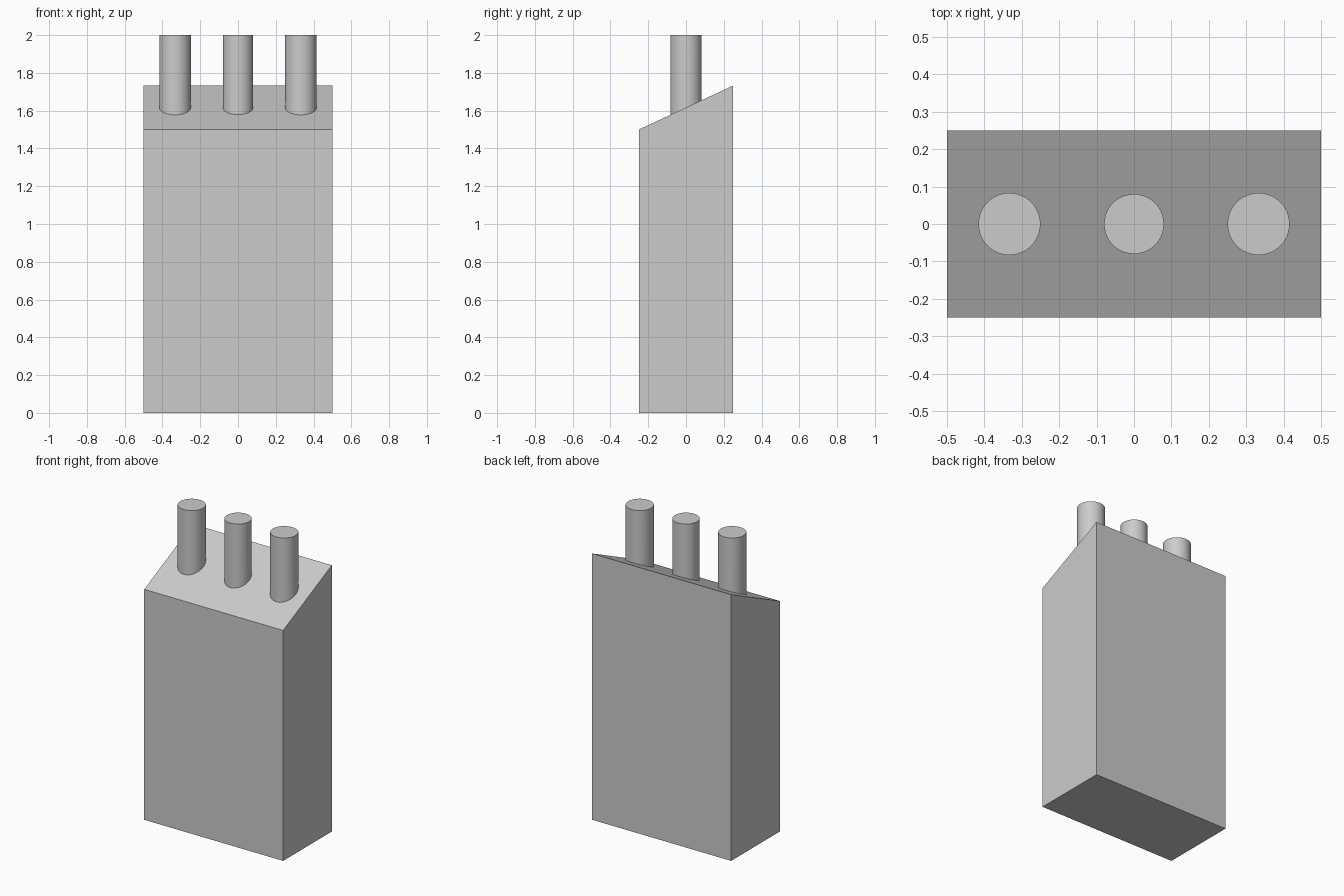
import bpy
import bmesh
import math

cube = bpy.data.objects.get("Cube")
if cube:
    bpy.data.objects.remove(cube, do_unlink=True)

WIDTH, DEPTH, HEIGHT = 1.0, 0.5, 2.0
LOW, HIGH = 1.5, 1.733  # roof height at the front and the back

# Single plain grey for every part
grey = bpy.data.materials.new("plain_grey")
grey.use_nodes = True
colour = (0.6, 0.6, 0.6, 1)
grey.diffuse_color = colour
grey.node_tree.nodes["Principled BSDF"].inputs["Base Color"].default_value = colour


def add_object(name, bm):
    mesh = bpy.data.meshes.new(name)
    bm.to_mesh(mesh)
    bm.free()
    mesh.materials.append(grey)
    obj = bpy.data.objects.new(name, mesh)
    bpy.context.collection.objects.link(obj)
    return obj


def roof_height(y):
    return LOW + (HIGH - LOW) * (y / DEPTH + 0.5)


# Block with a sloping roof
bm = bmesh.new()
bmesh.ops.create_cube(bm, size=1)
for v in bm.verts:
    top = v.co.z > 0
    v.co.x *= WIDTH
    v.co.y *= DEPTH
    v.co.z = roof_height(v.co.y) if top else 0
add_object("body", bm)


# Chimney whose foot follows the roof slope, sunk slightly into it
def add_chimney(name, x, radius):
    bm = bmesh.new()
    bmesh.ops.create_cone(bm, cap_ends=True, segments=64,
                          radius1=radius, radius2=radius, depth=1)
    for v in bm.verts:
        v.co.z = HEIGHT if v.co.z > 0 else roof_height(v.co.y) - 0.02
        v.co.x += x
    obj = add_object(name, bm)
    bpy.ops.object.select_all(action="DESELECT")
    obj.select_set(True)
    bpy.context.view_layer.objects.active = obj
    bpy.ops.object.shade_smooth_by_angle(angle=math.radians(30))


for name, x, radius in (("right_chimney", -0.333, 0.083),
                        ("middle_chimney", 0, 0.08),
                        ("left_chimney", 0.333, 0.083)):
    add_chimney(name, x, radius)
